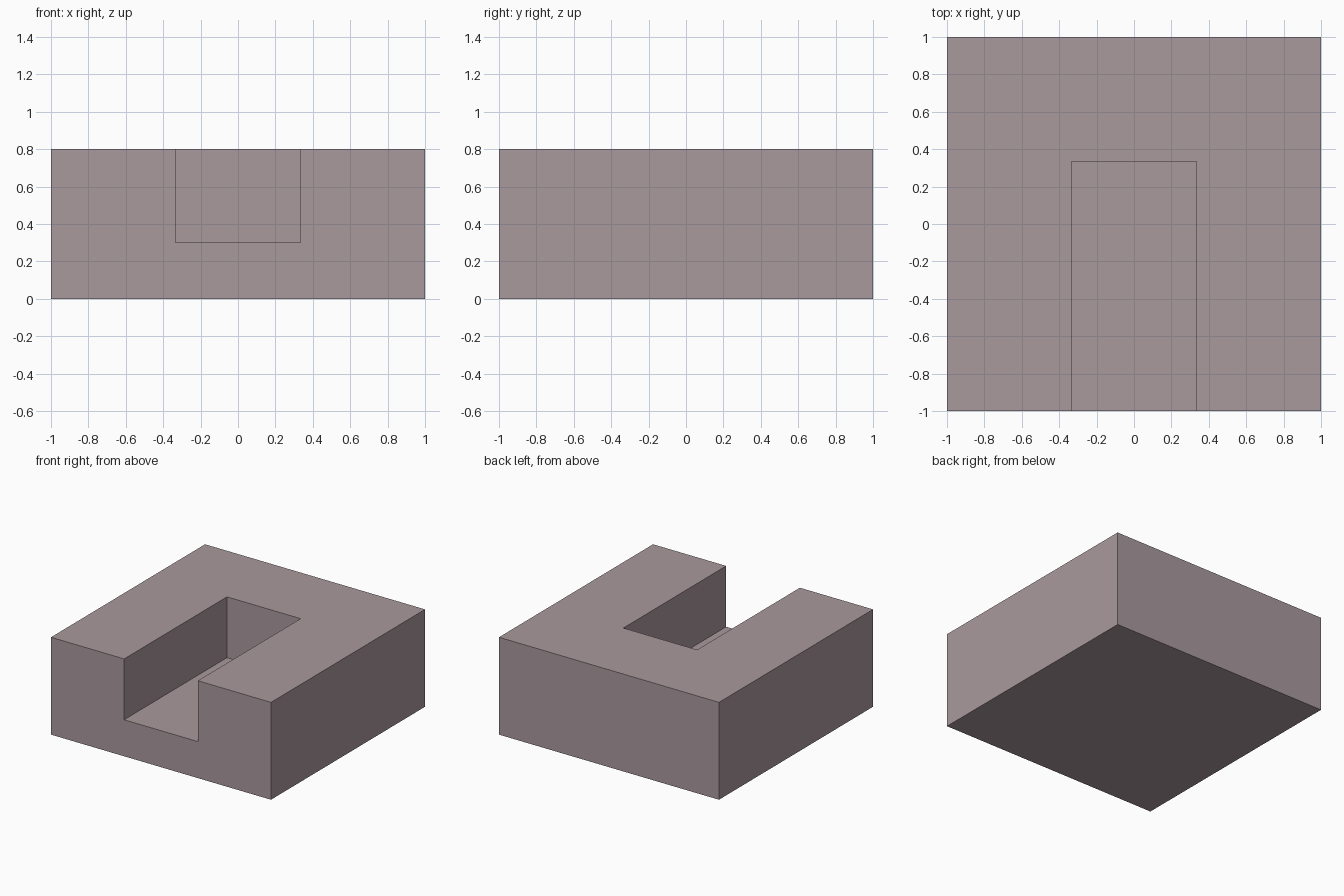
import bpy

if "Cube" in bpy.data.objects:
    bpy.data.objects.remove(bpy.data.objects["Cube"])

HALF_SLOT = 0.335   # half width of the slot, and its back wall position in y
FLOOR = 0.3         # height of the slot floor


def box(name, lo, hi):
    """Axis-aligned box between two corners."""
    centre = [(a + b) / 2 for a, b in zip(lo, hi)]
    bpy.ops.mesh.primitive_cube_add(size=1, location=centre)
    obj = bpy.context.object
    obj.name = name
    obj.scale = [b - a for a, b in zip(lo, hi)]
    bpy.ops.object.transform_apply(location=True, rotation=False, scale=True)
    return obj


# Solid block
block = box("slotted_block", (-1, -1, 0), (1, 1, 0.8))

# Slot open to the front and the top
cutter = box("slot_cutter", (-HALF_SLOT, -1.2, FLOOR), (HALF_SLOT, HALF_SLOT, 1.0))
cutter.hide_render = True
cutter.display_type = 'WIRE'

cut = block.modifiers.new("slot", 'BOOLEAN')
cut.operation = 'DIFFERENCE'
cut.solver = 'EXACT'
cut.object = cutter

# Muted mauve-grey colour
mat = bpy.data.materials.new("mauve_grey")
mat.diffuse_color = (0.40, 0.32, 0.34, 1)
mat.use_nodes = True
mat.node_tree.nodes["Principled BSDF"].inputs["Base Color"].default_value = mat.diffuse_color
block.data.materials.append(mat)
